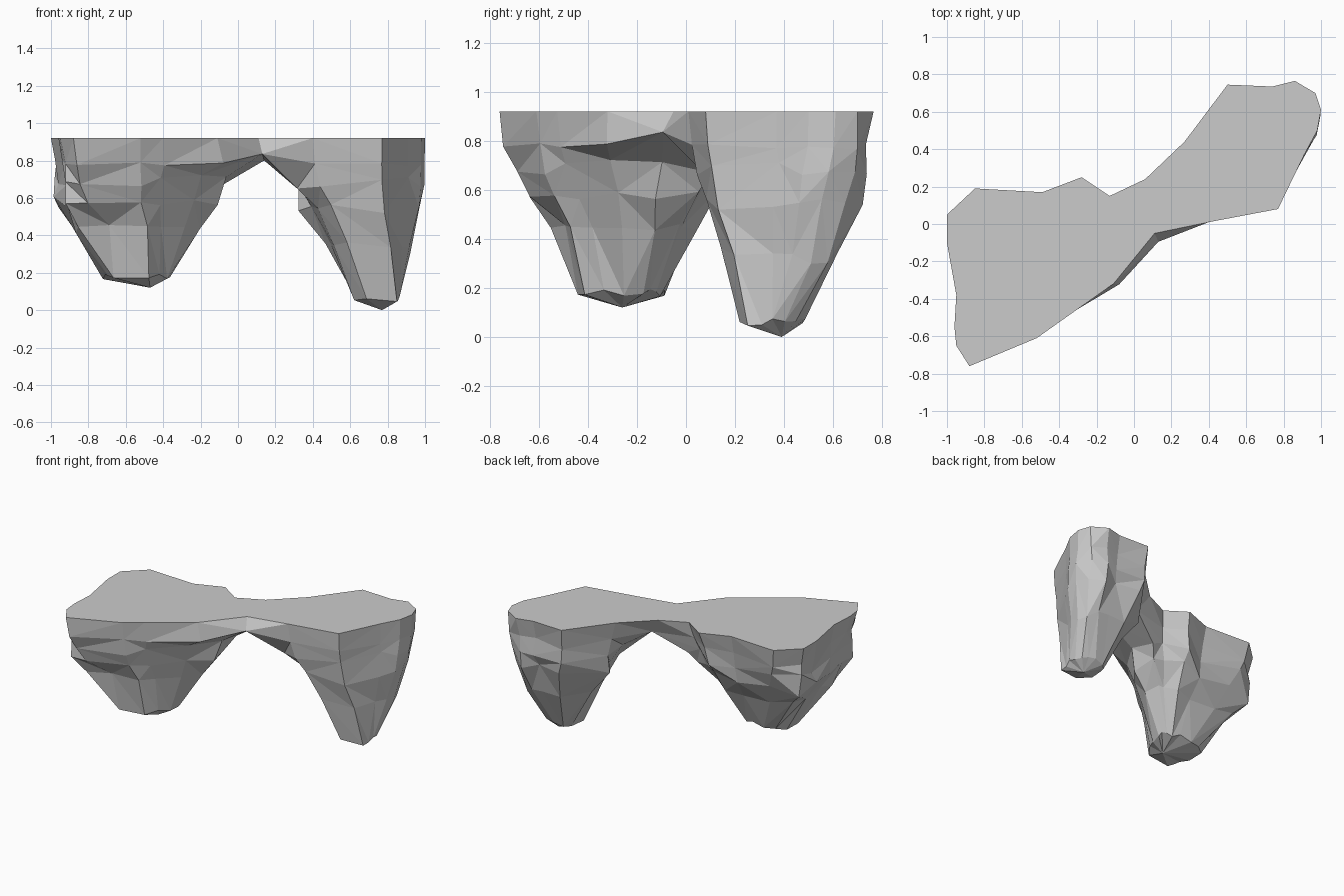
import bpy, bmesh, random
from mathutils import Vector

if "Cube" in bpy.data.objects:
    bpy.data.objects.remove(bpy.data.objects["Cube"])

random.seed(11)
bm = bmesh.new()
cache = {}


def vert(x, y, z):
    key = (round(x, 4), round(y, 4), round(z, 4))
    if key not in cache:
        cache[key] = bm.verts.new(key)
    return cache[key]


def face(verts):
    unique = list(dict.fromkeys(verts))
    return bm.faces.new(unique) if len(unique) > 2 else None


def rock_lobe(rim, foot, sectors, levels, neck, tip):
    """Hang a rock lobe under a rim; each sector tapers to the foot at its own rate."""
    rings = []
    last = len(levels) - 1
    for k, (z, taper) in enumerate(levels):
        ring = []
        for i, (a, b) in enumerate(zip(rim, foot)):
            if k == 1 and i in (0, len(rim) - 1):
                ring.append(vert(*neck[0 if i == 0 else 1]))
                continue
            p = Vector(a).lerp(Vector(b), taper["ofbr".index(sectors[i])])
            j = 0.0 if k == 0 else (0.008 if k in (1, last) else 0.016)
            ring.append(vert(p.x + random.uniform(-j, j), p.y + random.uniform(-j, j),
                             z + random.uniform(-2, 2) * j))
        rings.append(ring)
    n = len(rim)
    for k in range(last):
        # the neck stays open between the first two rings, where the lobes meet
        for i in range(n if k else n - 1):
            a, b = rings[k][i], rings[k][(i + 1) % n]
            c, d = rings[k + 1][(i + 1) % n], rings[k + 1][i]
            if random.random() < 0.5:
                face([a, b, c]), face([a, c, d])
            else:
                face([a, b, d]), face([b, c, d])
    t = vert(*tip)
    for i in range(n):
        face([rings[-1][i], rings[-1][(i + 1) % n], t])
    return rings[0]


neck_front, neck_back = (0.13, -0.095, 0.835), (0.14, 0.20, 0.80)

# left lobe, rim runs from the front of the neck round to its back
left = rock_lobe(
    [(.11, -.05), (-.11, -.32), (-.40, -.525), (-.52, -.61), (-.88, -.76), (-.95, -.65), (-.96, -.55),
     (-.95, -.38), (-1, -.1), (-1, .05), (-.85, .19), (-.49, .17), (-.28, .25), (-.13, .15), (.06, .24)],
    [(-.37, -.18), (-.38, -.25), (-.42, -.34), (-.48, -.42), (-.66, -.44), (-.69, -.41), (-.71, -.37),
     (-.73, -.28), (-.71, -.16), (-.66, -.11), (-.58, -.08), (-.48, -.08), (-.42, -.1), (-.39, -.12), (-.37, -.15)],
    "bbfffoooooorrrb".replace("oooooo", "ooooor"),
    [(.92, (0, 0, 0, 0)), (.79, (.1, .05, -.12, .1)), (.69, (.09, .22, .34, .2)), (.58, (.1, .42, .47, .34)),
     (.44, (.38, .8, .68, .6)), (.18, (1, 1, 1, 1))],
    (neck_front, neck_back), (-.47, -.26, .12))

# right lobe, rim runs from the back of the neck round to its front
right = rock_lobe(
    [(.06, .24), (.27, .44), (.5, .745), (.74, .735), (.86, .765), (.97, .7), (1, .61),
     (.98, .5), (.91, .37), (.77, .08), (.4, .01), (.11, -.05)],
    [(.61, .40), (.63, .44), (.68, .48), (.75, .49), (.79, .47), (.83, .44), (.85, .41),
     (.86, .36), (.86, .31), (.85, .25), (.68, .22), (.62, .31)],
    "brrrrooooffb",
    [(.92, (0, 0, 0, 0)), (.78, (.02, .04, .15, .1)), (.68, (.08, .14, .43, .12)), (.55, (.2, .3, .6, .18)),
     (.33, (.5, .65, .78, .52)), (.06, (1, 1, 1, 1))],
    (neck_back, neck_front), (.77, .39, 0))

# flat top over both lobes
face((left + right)[::-1])

bmesh.ops.recalc_face_normals(bm, faces=bm.faces[:])
mesh = bpy.data.meshes.new("floating_rock")
bm.to_mesh(mesh)
bm.free()
obj = bpy.data.objects.new("floating_rock", mesh)
bpy.context.collection.objects.link(obj)
